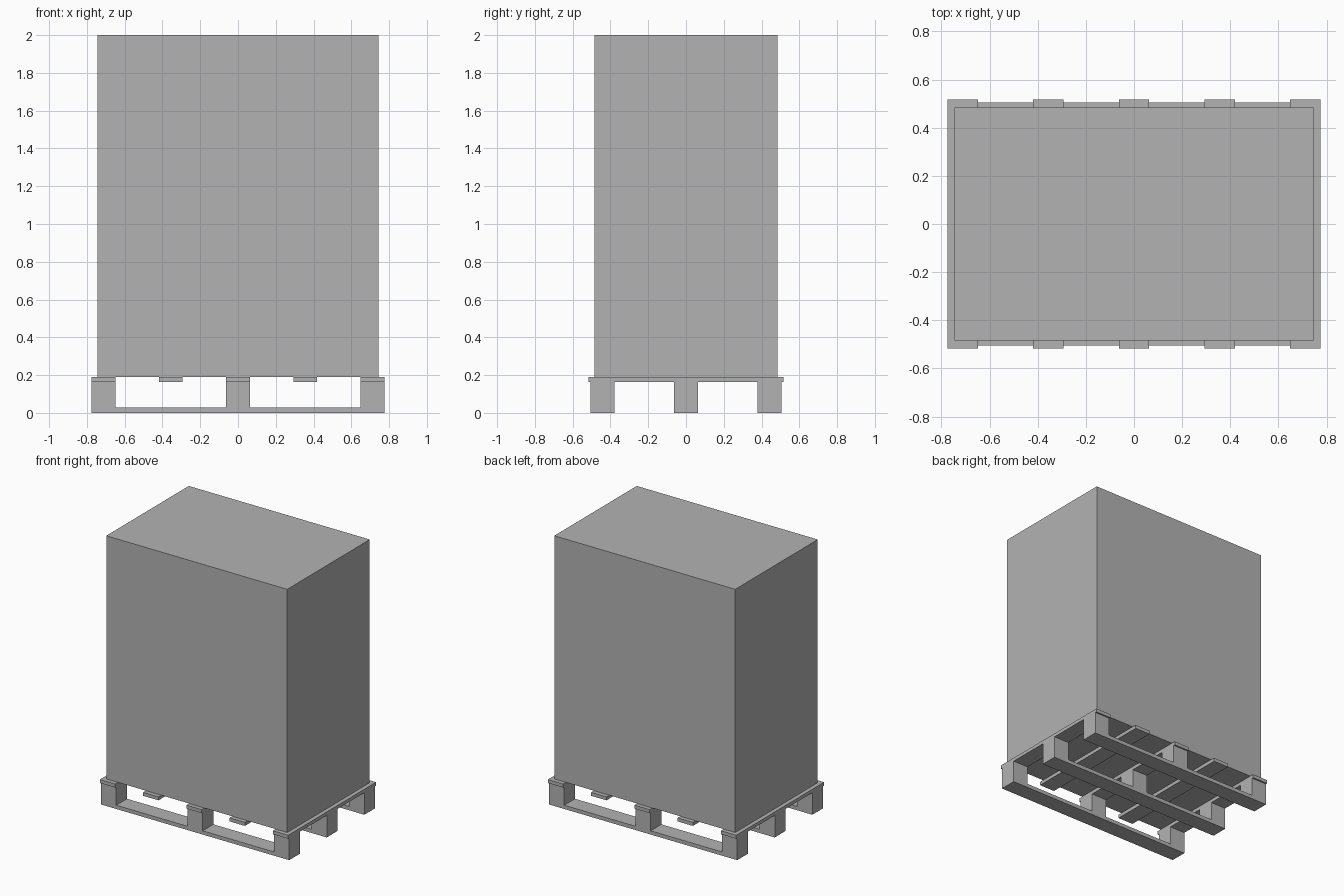
import bpy

if "Cube" in bpy.data.objects:
    bpy.data.objects.remove(bpy.data.objects["Cube"], do_unlink=True)

# Single grey material
grey = bpy.data.materials.new("plain_grey")
grey.use_nodes = True
colour = (0.45, 0.45, 0.45, 1)
grey.diffuse_color = colour
grey.node_tree.nodes["Principled BSDF"].inputs["Base Color"].default_value = colour


def box(name, centre, size):
    bpy.ops.mesh.primitive_cube_add(size=1, location=centre)
    ob = bpy.context.object
    ob.name = name
    ob.scale = size
    bpy.ops.object.transform_apply(location=False, rotation=False, scale=True)
    ob.data.materials.append(grey)
    return ob


BOARD = 0.126      # board and block width
RUNNER_TOP = 0.028
SLAT_BASE = 0.164
DECK = 0.19
LENGTH = 1.55
SLAT_X = [i * (LENGTH - BOARD) / 4 for i in range(-2, 3)]
RUNNER_Y = [-0.442, 0, 0.442]

# Pallet deck slats, running front to back
for i, x in enumerate(SLAT_X):
    box(f"deck_slat_{i + 1}", (x, 0, (SLAT_BASE + DECK) / 2),
        (BOARD, 1.034, DECK - SLAT_BASE))

# Bottom runners with three blocks on each
for i, y in enumerate(RUNNER_Y):
    box(f"runner_{i + 1}", (0, y, RUNNER_TOP / 2), (LENGTH, BOARD, RUNNER_TOP))
    for j, x in enumerate(SLAT_X[::2]):
        box(f"block_{i + 1}_{j + 1}", (x, y, (RUNNER_TOP + SLAT_BASE) / 2),
            (BOARD, BOARD, SLAT_BASE - RUNNER_TOP))

# Large carton standing on the deck
box("carton", (0, 0, (DECK + 2) / 2), (1.49, 0.97, 2 - DECK))
